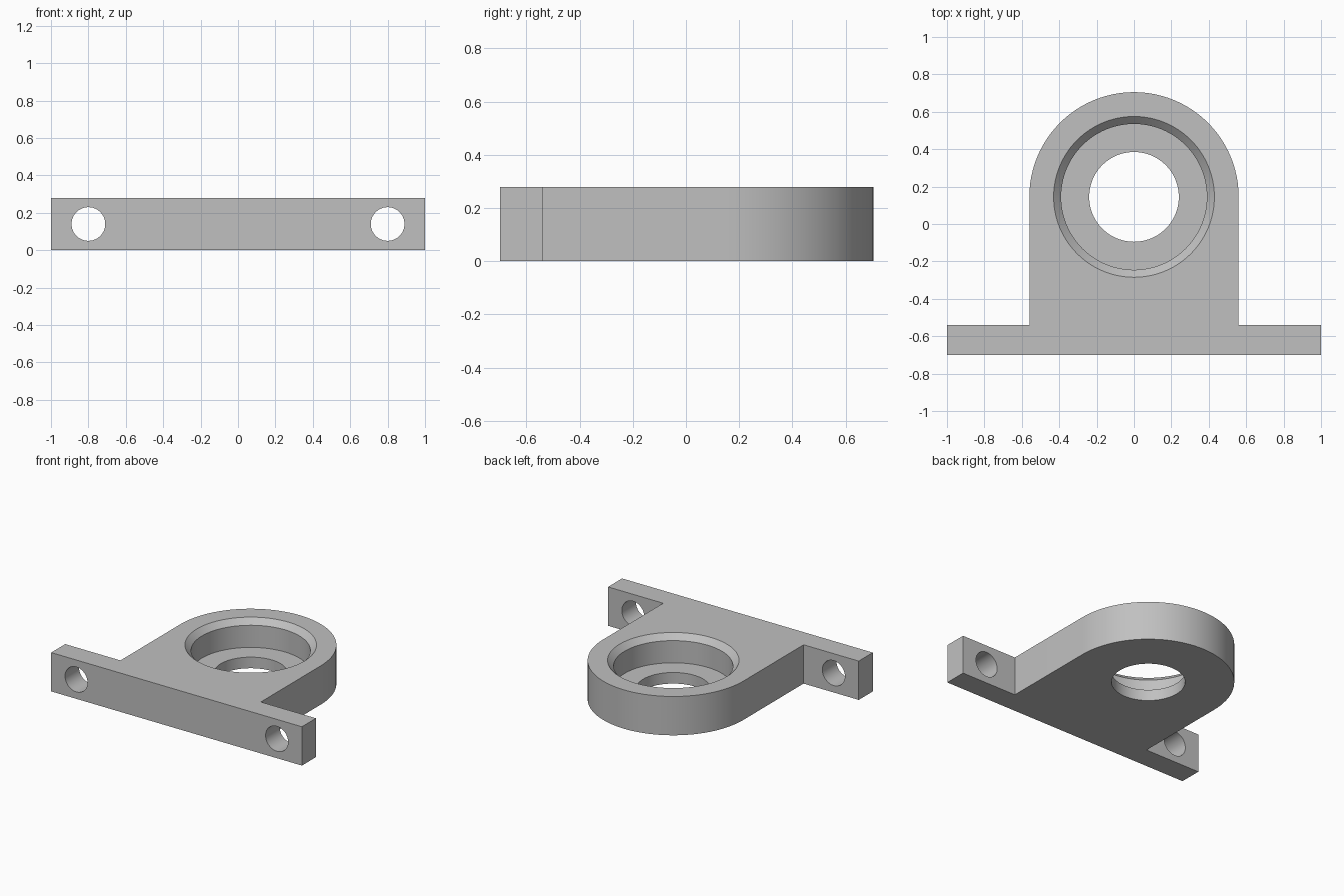
import bpy, bmesh, math
from mathutils import Matrix, Vector

default = bpy.data.objects.get("Cube")
if default:
    bpy.data.objects.remove(default, do_unlink=True)

HEIGHT = 0.28
FRONT, STEP = -0.70, -0.54      # flange front and rear faces
RADIUS, CENTRE_Y = 0.56, 0.145  # rounded housing end
SEGMENTS = 96

grey = bpy.data.materials.new("light grey metal")
grey.use_nodes = True
colour = (0.53, 0.53, 0.53, 1)
grey.diffuse_color = colour
grey.node_tree.nodes["Principled BSDF"].inputs["Base Color"].default_value = colour


def make_object(name, bm):
    bmesh.ops.recalc_face_normals(bm, faces=bm.faces)
    mesh = bpy.data.meshes.new(name)
    bm.to_mesh(mesh)
    bm.free()
    mesh.materials.append(grey)
    obj = bpy.data.objects.new(name, mesh)
    bpy.context.collection.objects.link(obj)
    return obj


def cut(target, cutter):
    cutter.hide_render = True
    bpy.context.view_layer.objects.active = target
    mod = target.modifiers.new("cut", 'BOOLEAN')
    mod.operation, mod.solver, mod.object = 'DIFFERENCE', 'EXACT', cutter
    bpy.ops.object.modifier_apply(modifier=mod.name)
    bpy.data.objects.remove(cutter, do_unlink=True)


# Housing and flange: one outline extruded upward
half = SEGMENTS // 2
arc = [(RADIUS * math.cos(math.pi * i / half),
        CENTRE_Y + RADIUS * math.sin(math.pi * i / half)) for i in range(half + 1)]
outline = [(-RADIUS, STEP), (-1, STEP), (-1, FRONT), (1, FRONT), (1, STEP), (RADIUS, STEP)] + arc
bm = bmesh.new()
base = bm.faces.new([bm.verts.new((x, y, 0)) for x, y in outline])
top = bmesh.ops.extrude_face_region(bm, geom=[base])["geom"]
bmesh.ops.translate(bm, verts=[v for v in top if isinstance(v, bmesh.types.BMVert)],
                    vec=(0, 0, HEIGHT))
body = make_object("bearing_bracket", bm)

# Stepped bore: through hole, bearing seat and chamfered rim
profile = [(0, -0.1), (0.24, -0.1), (0.24, 0.08), (0.39, 0.08),
           (0.39, 0.24), (0.43, HEIGHT), (0.43, 0.4), (0, 0.4)]
bm = bmesh.new()
verts = [bm.verts.new((r, CENTRE_Y, z)) for r, z in profile]
edges = [bm.edges.new(pair) for pair in zip(verts, verts[1:])]
bmesh.ops.spin(bm, geom=verts + edges, cent=(0, CENTRE_Y, 0), axis=(0, 0, 1),
               angle=math.tau, steps=SEGMENTS)
bmesh.ops.remove_doubles(bm, verts=bm.verts, dist=0.0001)
cut(body, make_object("bore_cutter", bm))

# Bolt holes through the flange ears
for side in (-1, 1):
    bm = bmesh.new()
    place = Matrix.Translation(Vector((side * 0.8, (FRONT + STEP) / 2, HEIGHT / 2)))
    bmesh.ops.create_cone(bm, cap_ends=True, segments=48, radius1=0.09, radius2=0.09,
                          depth=0.4, matrix=place @ Matrix.Rotation(math.pi / 2, 4, 'X'))
    cut(body, make_object("bolt_hole_cutter", bm))

# Smooth round walls, crisp edges
bpy.ops.object.select_all(action='DESELECT')
body.select_set(True)
bpy.context.view_layer.objects.active = body
bpy.ops.object.shade_smooth_by_angle(angle=math.radians(30))
